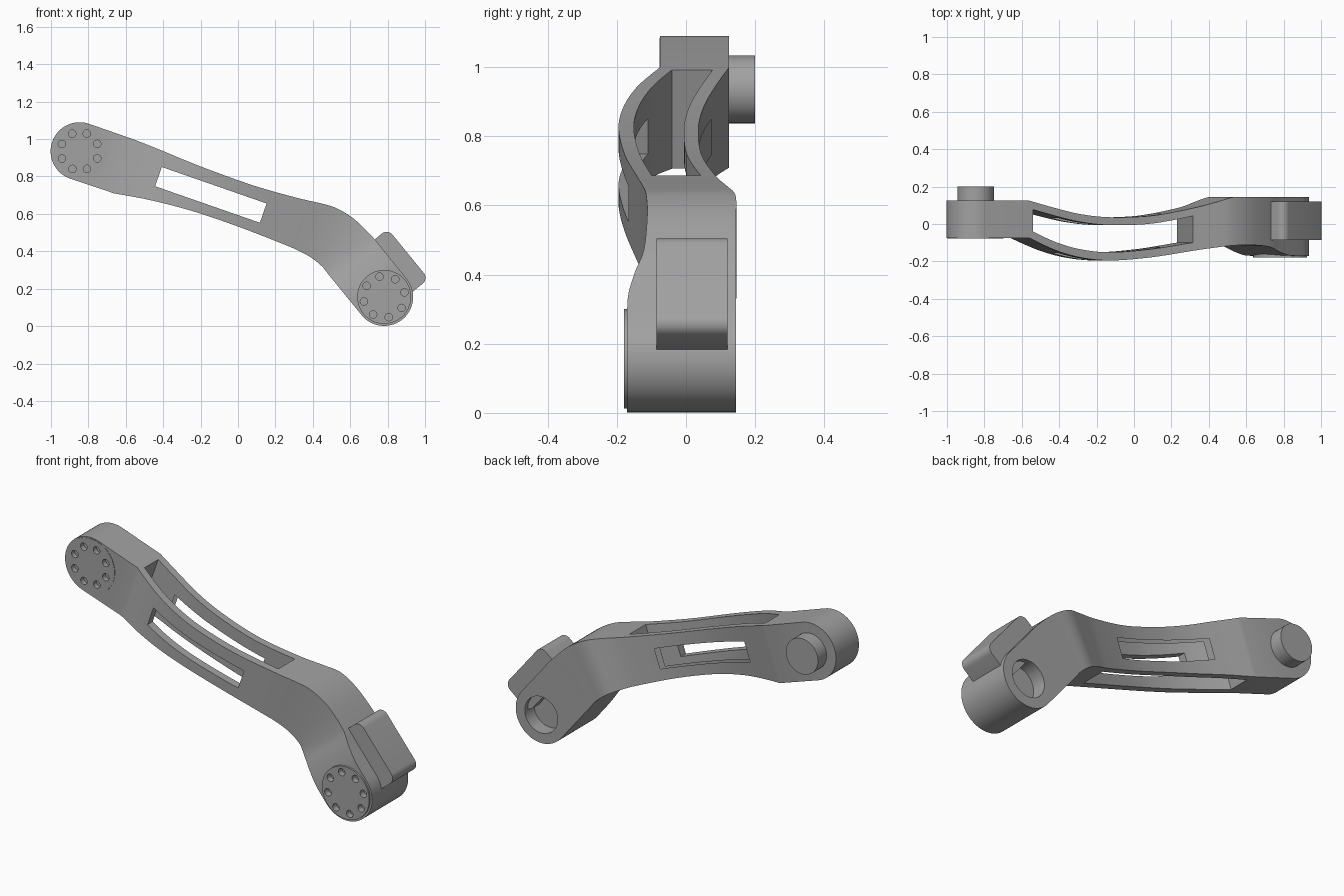
import bpy, bmesh, math
from mathutils import Vector, Matrix

if "Cube" in bpy.data.objects:
    bpy.data.objects.remove(bpy.data.objects["Cube"])

grey = bpy.data.materials.new("machined grey")
grey.use_nodes = True
grey.diffuse_color = (0.36, 0.36, 0.36, 1)
grey.node_tree.nodes["Principled BSDF"].inputs["Base Color"].default_value = grey.diffuse_color

# Arm frame: u runs along the arm, v across it, origin on the upper pivot
TILT = math.radians(-19.2)
ORIGIN = Vector((-0.847, 0.935))
R = 0.155
PIVOT = Vector((1.794, -0.2))           # lower pivot in the arm frame
LEG = Vector((0.852, -0.524)).normalized()
SIDE = Vector((-LEG.y, LEG.x))


def place(p, y):
    c, s = math.cos(TILT), math.sin(TILT)
    return Vector((ORIGIN.x + p[0] * c - p[1] * s, y, ORIGIN.y + p[0] * s + p[1] * c))


def finish(name, bm):
    bmesh.ops.recalc_face_normals(bm, faces=bm.faces)
    mesh = bpy.data.meshes.new(name)
    bm.to_mesh(mesh)
    bm.free()
    mesh.materials.append(grey)
    ob = bpy.data.objects.new(name, mesh)
    bpy.context.collection.objects.link(ob)
    return ob


def loft(name, rings):
    """Skin a row of equal rings and close both ends."""
    bm = bmesh.new()
    rows = [[bm.verts.new(p) for p in ring] for ring in rings]
    for a, b in zip(rows, rows[1:]):
        for i in range(len(a)):
            j = (i + 1) % len(a)
            bm.faces.new((a[i], a[j], b[j], b[i]))
    bm.faces.new(rows[0])
    bm.faces.new(rows[-1])
    return finish(name, bm)


def prism(name, pts, y0, y1):
    return loft(name, [[place(p, y) for p in pts] for y in (y0, y1)])


def cylinders(name, centres, r, y0, y1, n=48):
    bm = bmesh.new()
    for p in centres:
        m = Matrix.Translation(place(p, (y0 + y1) / 2)) @ Matrix.Rotation(math.pi / 2, 4, 'X')
        bmesh.ops.create_cone(bm, cap_ends=True, segments=n, radius1=r, radius2=r,
                              depth=y1 - y0, matrix=m)
    return finish(name, bm)


def cut(ob, cutter):
    mod = ob.modifiers.new("cut", 'BOOLEAN')
    mod.operation, mod.solver, mod.object = 'DIFFERENCE', 'EXACT', cutter
    bpy.context.view_layer.objects.active = ob
    bpy.ops.object.modifier_apply(modifier=mod.name)


def spline(keys, steps):
    """Catmull-Rom through rows of numbers."""
    out = []
    for i in range(len(keys) - 1):
        rows = [keys[max(0, i - 1)], keys[i], keys[i + 1], keys[min(len(keys) - 1, i + 2)]]
        for k in range(steps):
            t = k / steps
            out.append([b + 0.5 * t * (c - a + t * (2 * a - 5 * b + 4 * c - d
                        + t * (3 * (b - c) + d - a))) for a, b, c, d in zip(*rows)])
    return out + [list(keys[-1])]


def leg_row(t, front):
    """Section of the lower leg, t before the lower pivot."""
    up, low = PIVOT - LEG * t + SIDE * R, PIVOT - LEG * t - SIDE * R
    return (*up, *low, front, 0.145)


def cap(centre, axis, side, front, back):
    """Sections of a rounded end, from the tip inwards."""
    rows = []
    for i in range(17):
        a = math.radians(4 + 86 * i / 16)
        tip = centre + axis * R * math.cos(a)
        rows.append((*(tip + side * R * math.sin(a)), *(tip - side * R * math.sin(a)), front, back))
    return rows


# Sections: upper u, v, lower u, v, front y, back y
curve = spline([
    (.25, .155, .25, -.152, -.075, .125),
    (.4, .149, .4, -.128, -.14, .085),
    (.55, .14, .55, -.112, -.18, .052),
    (.72, .134, .72, -.102, -.195, .036),
    (.95, .133, .95, -.102, -.178, .044),
    (1.18, .147, 1.18, -.11, -.143, .085),
    (1.31, .161, 1.28, -.117, -.125, .118),
    (1.4, .164, 1.36, -.131, -.115, .143),
    (1.51, .139, 1.43, -.157, -.112, .145),
    leg_row(.28, -.122), leg_row(.2, -.147), leg_row(.12, -.166), leg_row(.06, -.17)], 5)
upper_end = cap(Vector((0, 0)), Vector((-1, 0)), Vector((0, 1)), -.075, .125)
lower_end = cap(PIVOT, LEG, SIDE, -.17, .145)
sections = upper_end + curve + lower_end[::-1]
body = loft("arm_body", [[place(s[:2], s[4]), place(s[:2], s[5]), place(s[2:4], s[5]),
                          place(s[2:4], s[4])] for s in sections])

# Open gap that splits the middle into two curved rails
gap_rows = [s for s in curve if 0.27 < s[0] < 1.19]
gap_cutter = loft("gap_cutter", [[place((s[0], v), y) for v, y in
                  ((.3, s[4] + .044), (.3, s[5] - .042), (-.3, s[5] - .042), (-.3, s[4] + .044))]
                  for s in gap_rows])
# Long slot through both rails
slot_cutter = prism("slot_cutter", [(.443, -.044), (1.036, -.044), (1.036, .065), (.443, .065)], -.4, .4)
# Round socket in the back of the lower end
socket_cutter = cylinders("socket_cutter", [PIVOT], .1, .065, .3)


# Flange discs with a ring of eight holes
def ring(centre, r, phase):
    return [centre + Vector((math.cos(a), math.sin(a))) * r
            for a in (math.radians(phase + 45 * i) for i in range(8))]


cutters = [gap_cutter, slot_cutter, socket_cutter]
parts = [body]
for name, centre, r, face, proud, hole_ring, phase in (
        ("upper", Vector((0, 0)), .149, -.075, .002, .102, 42),
        ("lower", PIVOT, .144, -.17, .009, .111, 32)):
    disc = cylinders(name + "_flange", [centre], r, face - proud, face + .01, 64)
    holes = cylinders(name + "_hole_cutter", ring(centre, hole_ring, phase), .02,
                      face - .05, face + .025, 20)
    cut(disc, holes)
    cutters.append(holes)
    parts.append(disc)
for c in cutters:
    cut(body, c)
for c in cutters:
    bpy.data.objects.remove(c)

# Peg on the back of the upper end
parts.append(cylinders("back_peg", [Vector((0, 0))], .098, .11, .2))

# Rounded block on the outer side of the leg
outline = []
for t, n, start in ((.035, .205, 0), (-.23, .205, 90), (-.23, .1, 180), (.035, .1, 270)):
    for i in range(9):
        a = math.radians(start + 90 * i / 8)
        outline.append(PIVOT + LEG * (t + .04 * math.cos(a)) + SIDE * (n + .04 * math.sin(a)))
parts.append(prism("leg_block", outline, -.085, .12))

bpy.ops.object.select_all(action='DESELECT')
for ob in parts:
    ob.select_set(True)
bpy.context.view_layer.objects.active = body
bpy.ops.object.shade_smooth_by_angle(angle=math.radians(30))
